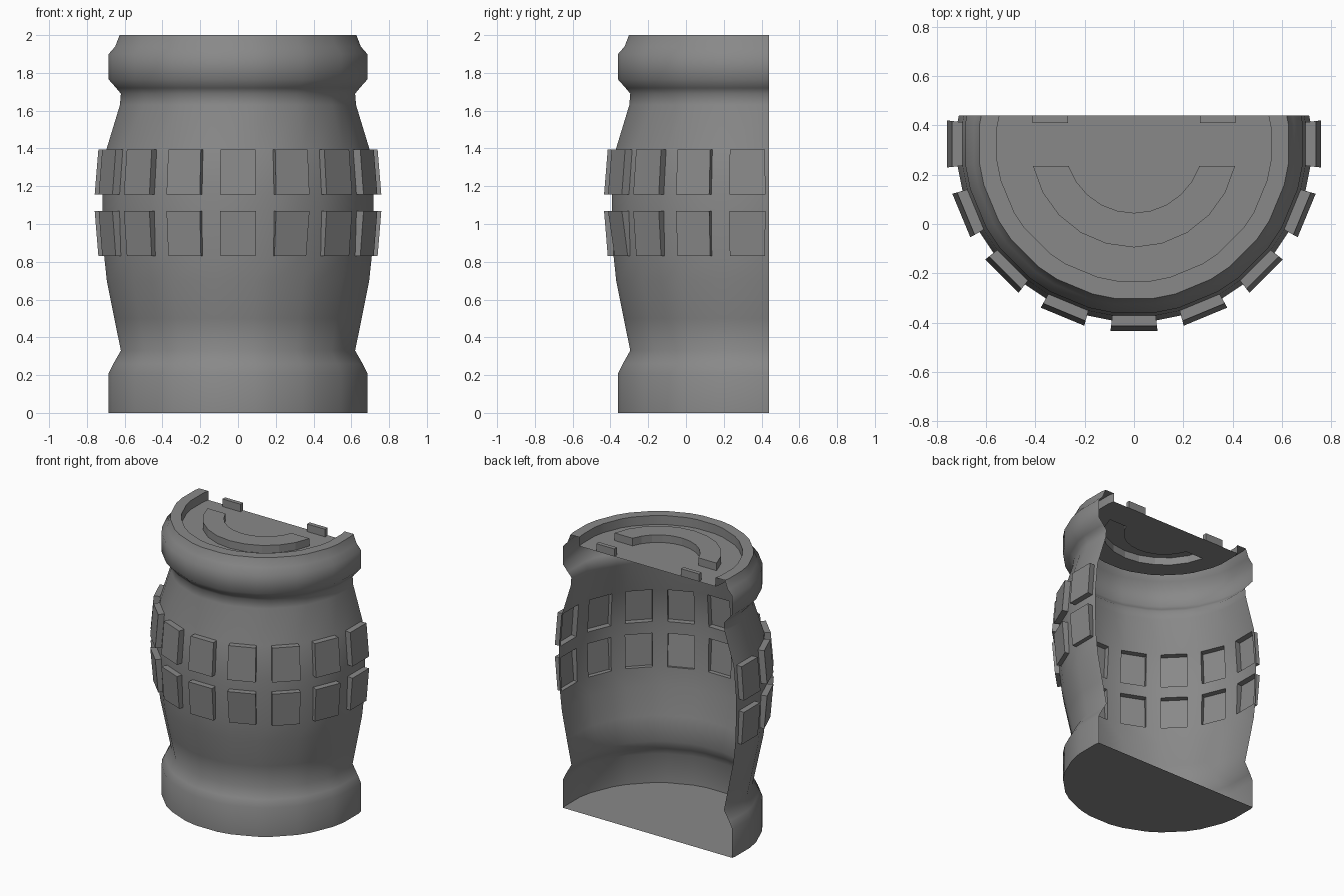
import bpy, bmesh
from math import sin, cos, acos, radians

cube = bpy.data.objects.get("Cube")
if cube:
    bpy.data.objects.remove(cube)

CY, CUT = 0.325, 0.44            # barrel axis and open back plane
STEP, HALF = 22.5, 7.2           # stud spacing and half width in degrees
FLOOR, RIDGE = 1.935, 1.99
LOW, HIGH = (0.83, 1.07), (1.155, 1.395)

grey = bpy.data.materials.new("stone_grey")
grey.use_nodes = True
grey.diffuse_color = (0.25, 0.25, 0.25, 1)
grey.node_tree.nodes["Principled BSDF"].inputs["Base Color"].default_value = (0.25, 0.25, 0.25, 1)


def at(r, deg, z):
    a = radians(deg)
    return (r * sin(a), CY - r * cos(a), z)


def finish(name, bm, smooth=False):
    # trim everything behind the open back
    bmesh.ops.bisect_plane(bm, geom=bm.verts[:] + bm.edges[:] + bm.faces[:],
                           plane_co=(0, CUT, 0), plane_no=(0, 1, 0), clear_outer=True)
    mesh = bpy.data.meshes.new(name)
    bm.to_mesh(mesh)
    bm.free()
    mesh.materials.append(grey)
    obj = bpy.data.objects.new(name, mesh)
    bpy.context.collection.objects.link(obj)
    if smooth:
        bpy.ops.object.select_all(action='DESELECT')
        obj.select_set(True)
        bpy.context.view_layer.objects.active = obj
        bpy.ops.object.shade_smooth_by_angle(angle=radians(50))
    return obj


# Columns alternate between stud and gap around the front
angles = []
for k in range(-4, 5):
    angles += [k * STEP - HALF, k * STEP + HALF]
angles = [-4 * STEP - 2 * HALF - 1] + angles + [4 * STEP + 2 * HALF + 1]

# Barrel shell, open where the studs push out
profile = [(0.69, 0), (0.69, 0.21), (0.665, 0.26), (0.625, 0.33), (0.66, 0.5), (0.70, 0.7),
           (0.714, LOW[0]), (0.722, LOW[1]), (0.722, HIGH[0]), (0.702, HIGH[1]),
           (0.63, 1.63), (0.625, 1.69), (0.65, 1.72), (0.69, 1.765), (0.69, 1.90),
           (0.655, 1.94), (0.632, 2), (0.56, 2), (0.56, FLOOR)]
bm = bmesh.new()
rows = [[bm.verts.new(at(r, a, z)) for a in angles] for r, z in profile]
for j in range(len(rows) - 1):
    for i in range(len(angles) - 1):
        if profile[j][1] in (LOW[0], HIGH[0]) and i % 2 == 1:
            continue
        bm.faces.new((rows[j][i], rows[j][i + 1], rows[j + 1][i + 1], rows[j + 1][i]))
finish("barrel_shell", bm, True)

# Studs: hollow blocks leaning with the shell
def stud_row(name, zs, inner, outer, sunk=None):
    bm = bmesh.new()
    for k in range(-4, 5):
        out = list(outer)
        if k == sunk:
            out[0] = inner[0] + 0.015
        a = (k * STEP - HALF, k * STEP + HALF)
        corners = ((a[0], 0), (a[1], 0), (a[1], 1), (a[0], 1))
        back = [bm.verts.new(at(inner[e], d, zs[e])) for d, e in corners]
        front = [bm.verts.new(at(out[e], d * 0.997 + k * STEP * 0.003, zs[e])) for d, e in corners]
        bm.faces.new(front)
        for i in range(4):
            n = (i + 1) % 4
            bm.faces.new((back[i], back[n], front[n], front[i]))
    finish(name, bm)


stud_row("lower_studs", LOW, (0.714, 0.722), (0.745, 0.765), sunk=1)
stud_row("upper_studs", HIGH, (0.722, 0.702), (0.765, 0.745))

# Bottom disc
bm = bmesh.new()
bm.faces.new([bm.verts.new(at(0.69, a, 0)) for a in reversed(angles)])
finish("bottom_disc", bm)

# Curved ridge outline on the lid
def ridge_arc(r, z, count=10):
    end = acos(0.09 / r) * 57.2958
    return [at(r, end * (2 * i / count - 1), z) for i in range(count + 1)]


def loop_edges(bm, points):
    vs = [bm.verts.new(p) for p in points]
    return [bm.edges.new((vs[i - 1], vs[i])) for i in range(len(vs))]


# Lid floor with an opening under the ridge
bm = bmesh.new()
edges = loop_edges(bm, [at(0.56, a, FLOOR) for a in angles])
edges += loop_edges(bm, ridge_arc(0.42, FLOOR) + ridge_arc(0.28, FLOOR)[::-1])
bmesh.ops.triangle_fill(bm, edges=edges, use_beauty=True, normal=(0, 0, 1))
finish("lid_floor", bm)

# Ridge cap and walls
bm = bmesh.new()
grid = [[bm.verts.new(p) for p in ridge_arc(r, z)]
        for r, z in ((0.42, FLOOR), (0.42, RIDGE), (0.28, RIDGE), (0.28, FLOOR))]
for lower, upper in zip(grid, grid[1:]):
    for i in range(len(lower) - 1):
        bm.faces.new((lower[i], lower[i + 1], upper[i + 1], upper[i]))
bm.faces.new([row[0] for row in grid])
bm.faces.new([row[-1] for row in reversed(grid)])
finish("lid_ridge", bm)

# Small ridge stubs at the back edge
for side, name in ((1, "left_ridge_stub"), (-1, "right_ridge_stub")):
    bm = bmesh.new()
    bmesh.ops.create_cube(bm, size=1)
    for v in bm.verts:
        v.co.x = side * 0.34 + v.co.x * 0.145
        v.co.y = 0.425 + v.co.y * 0.03
        v.co.z = FLOOR if v.co.z < 0 else RIDGE
    finish(name, bm)
